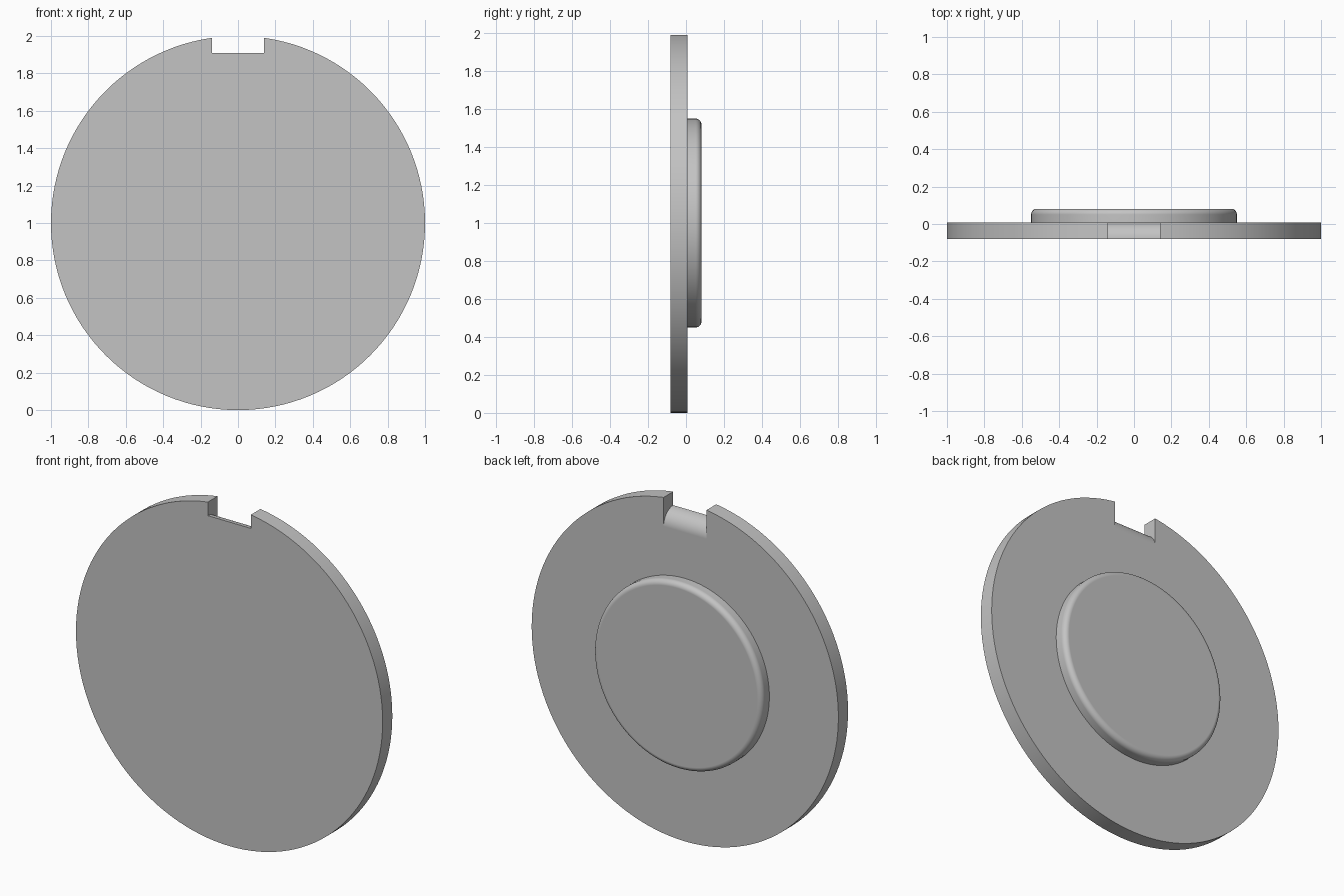
import bpy
import bmesh
from math import pi, sin, cos, radians
from mathutils import Vector

FRONT, BACK, TOP = -0.081, 0.009, 0.081   # depth of plate front, plate back, boss face
CENTRE = Vector((0, 0, 1))

cube = bpy.data.objects.get("Cube")
if cube:
    bpy.data.objects.remove(cube, do_unlink=True)

grey = bpy.data.materials.new("light_grey")
grey.use_nodes = True
colour = (0.55, 0.55, 0.55, 1)
grey.diffuse_color = colour
grey.node_tree.nodes["Principled BSDF"].inputs["Base Color"].default_value = colour


def make_object(name, bm):
    bmesh.ops.recalc_face_normals(bm, faces=bm.faces)
    mesh = bpy.data.meshes.new(name)
    bm.to_mesh(mesh)
    bm.free()
    mesh.materials.append(grey)
    obj = bpy.data.objects.new(name, mesh)
    bpy.context.collection.objects.link(obj)
    return obj


def lathe(name, profile, steps=128):
    """Spin (radius, depth) points about the front-back axis and cap both ends."""
    bm = bmesh.new()
    verts = [bm.verts.new(CENTRE + Vector((r, y, 0))) for r, y in profile]
    edges = [bm.edges.new(pair) for pair in zip(verts, verts[1:])]
    bmesh.ops.spin(bm, geom=verts + edges, cent=CENTRE, axis=(0, 1, 0),
                   angle=2 * pi, steps=steps)
    bmesh.ops.remove_doubles(bm, verts=bm.verts, dist=1e-4)
    bmesh.ops.holes_fill(bm, edges=[e for e in bm.edges if e.is_boundary], sides=0)
    return make_object(name, bm)


def arc(cx, cy, radius, steps):
    """Quarter circle from the second axis round to the first."""
    return [(cx + radius * sin(a), cy + radius * cos(a))
            for a in (i * pi / 2 / steps for i in range(steps + 1))]


def activate(obj):
    bpy.ops.object.select_all(action='DESELECT')
    obj.select_set(True)
    bpy.context.view_layer.objects.active = obj


# Round plate
plate = lathe("round_plate", [(1, FRONT), (1, BACK)])

# Notch with a floor that rolls over into the back face
roll = BACK - FRONT
outline = [(-0.3, 1.91)] + arc(FRONT, 1.91 - roll, roll, 14)
outline += [(0.3, 1.91 - roll), (0.3, 2.2), (-0.3, 2.2)]
bm = bmesh.new()
side = bm.faces.new([bm.verts.new((-0.14, y, z)) for y, z in outline])
ext = bmesh.ops.extrude_face_region(bm, geom=[side], use_keep_orig=True)
moved = [g for g in ext["geom"] if isinstance(g, bmesh.types.BMVert)]
bmesh.ops.translate(bm, verts=moved, vec=(0.28, 0, 0))
cutter = make_object("notch_cutter", bm)
cutter.hide_render = True

cut = plate.modifiers.new("notch", 'BOOLEAN')
cut.operation = 'DIFFERENCE'
cut.solver = 'EXACT'
cut.object = cutter
activate(plate)
bpy.ops.object.modifier_apply(modifier=cut.name)
bpy.data.objects.remove(cutter, do_unlink=True)

# Raised boss on the back with a rounded rim
rim = 0.03
boss_profile = [(0.55, BACK - 0.01)] + arc(0.55 - rim, TOP - rim, rim, 8)[::-1]
boss = lathe("back_boss", boss_profile)

# Smooth curved surfaces, keep crisp edges and flat faces
for obj in (plate, boss):
    activate(obj)
    bpy.ops.object.shade_smooth_by_angle(angle=radians(30))
    normals = obj.modifiers.new("flat_face_normals", 'WEIGHTED_NORMAL')
    normals.keep_sharp = True
